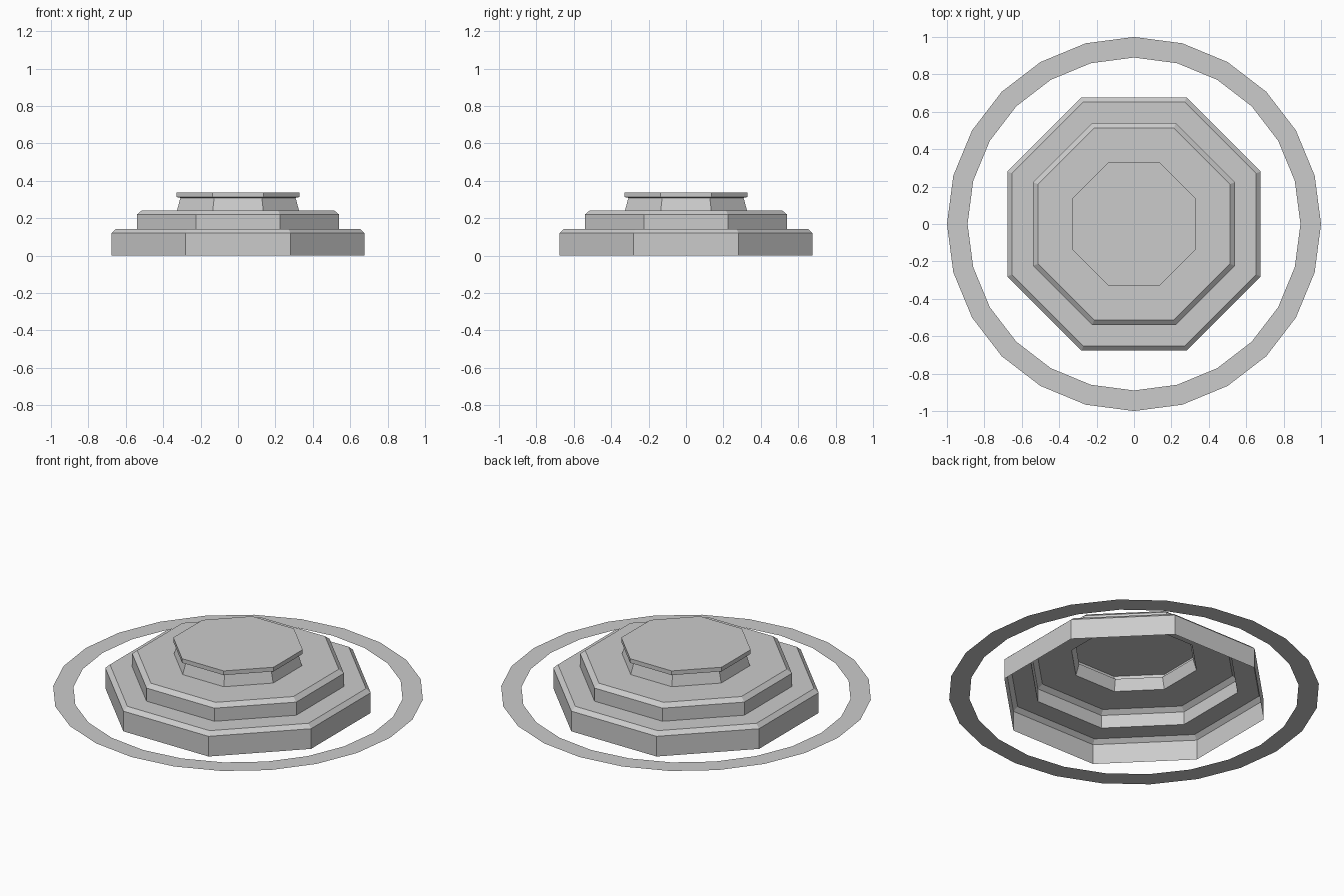
import bpy, bmesh
from math import sin, cos, pi, tau

if "Cube" in bpy.data.objects:
    bpy.data.objects.remove(bpy.data.objects["Cube"])


def lathe(name, profile, sides, start=0.0, cap=False):
    """Sweep (radius, z) points around z; profile runs from bottom outside to top inside."""
    bm = bmesh.new()
    rings = [[bm.verts.new((r * cos(start + tau * i / sides),
                            r * sin(start + tau * i / sides), z))
              for i in range(sides)] for r, z in profile]
    for lo, hi in zip(rings, rings[1:]):
        for i in range(sides):
            j = (i + 1) % sides
            bm.faces.new((lo[i], lo[j], hi[j], hi[i]))
    if cap:
        centre = bm.verts.new((0, 0, profile[-1][1]))
        for i in range(sides):
            bm.faces.new((rings[-1][i], rings[-1][(i + 1) % sides], centre))
    mesh = bpy.data.meshes.new(name)
    bm.to_mesh(mesh)
    bm.free()
    obj = bpy.data.objects.new(name, mesh)
    bpy.context.collection.objects.link(obj)
    return obj


# Stepped octagonal platform: open-bottomed shell, sizes given to the flat sides
steps = [(0.677, 0), (0.677, 0.12), (0.653, 0.142),       # lower tier
         (0.54, 0.142), (0.54, 0.22), (0.514, 0.242),     # middle tier
         (0.326, 0.242), (0.308, 0.309),                  # tapered neck
         (0.33, 0.313), (0.33, 0.338)]                    # top slab
lathe("stepped_platform", [(a / cos(pi / 8), z) for a, z in steps],
      8, start=pi / 8, cap=True)

# Flat ring floating just above the ground around the platform
lathe("outer_ring", [(1.0, 0.045), (0.89, 0.045)], 24)
